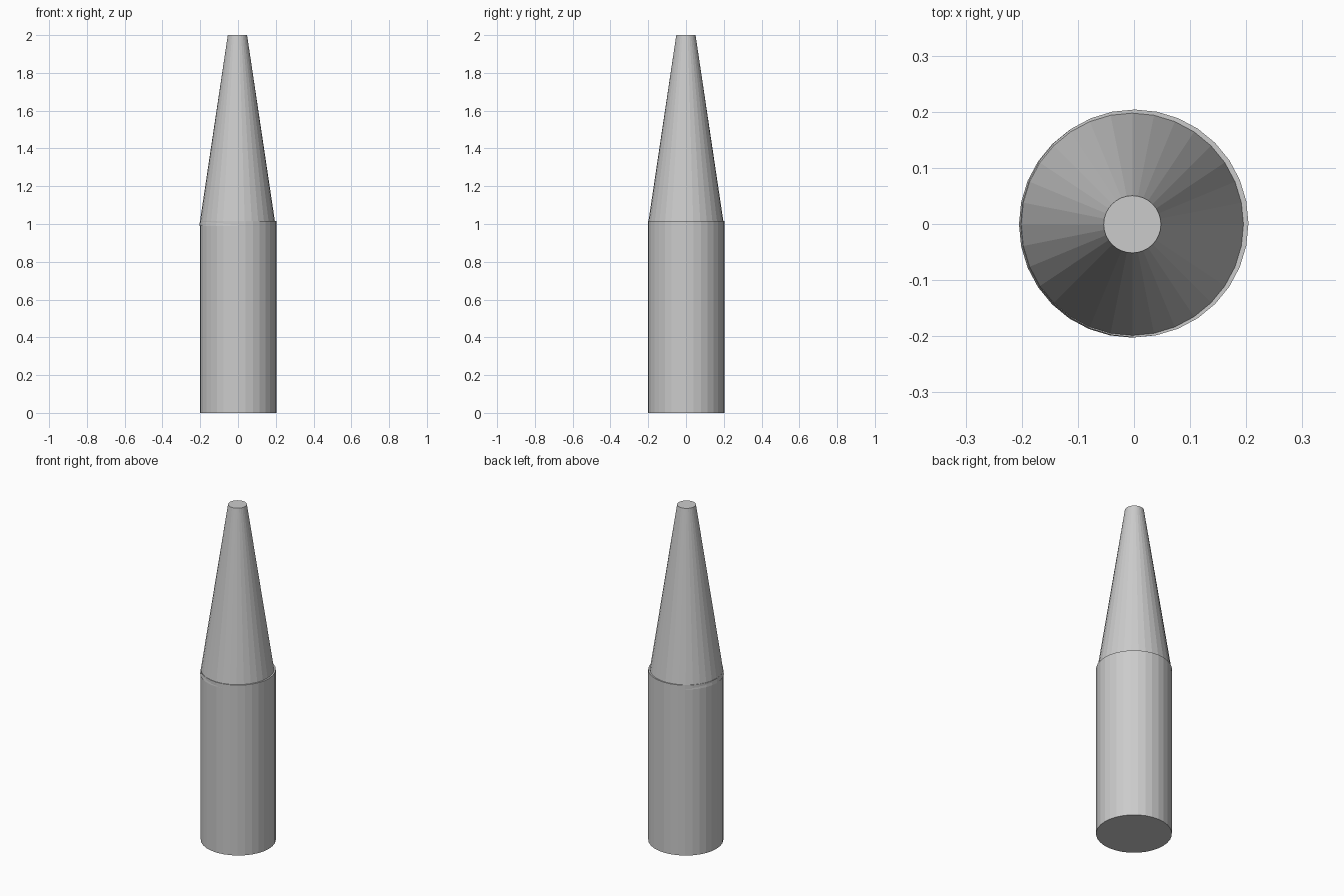
import bpy

if "Cube" in bpy.data.objects:
    bpy.data.objects.remove(bpy.data.objects["Cube"])


def tapered_part(name, r_bottom, r_top, z0, z1, x=0.0, y=0.0, sides=32):
    """Upright capped cylinder or truncated cone between two heights."""
    bpy.ops.mesh.primitive_cone_add(
        vertices=sides, radius1=r_bottom, radius2=r_top, depth=z1 - z0,
        end_fill_type='NGON', location=(x, y, (z0 + z1) / 2))
    obj = bpy.context.object
    obj.name = name
    return obj


# Straight lower body
tapered_part("body", 0.203, 0.203, 0.0, 1.016, x=0.001, y=0.001)

# Tapered tip with a flat end, set slightly into the body and a hair off-centre
tapered_part("tapered_tip", 0.202, 0.051, 0.99, 2.0, x=-0.003, y=-0.0005)
